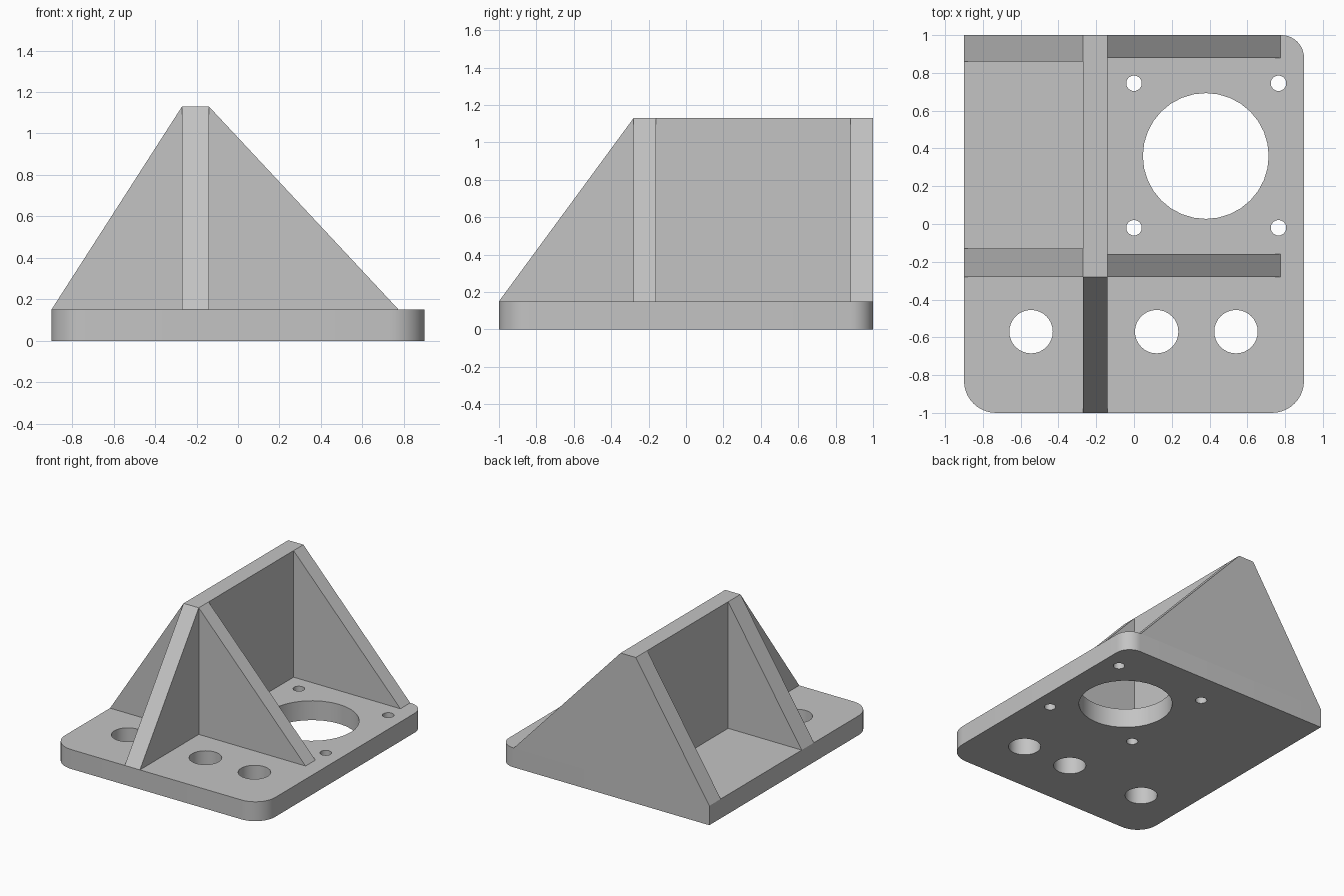
import bpy
import bmesh
from math import cos, sin, pi, radians
from mathutils import Vector, Matrix

default = bpy.data.objects.get("Cube")
if default:
    bpy.data.objects.remove(default, do_unlink=True)

GREY = (0.55, 0.55, 0.55, 1.0)
grey = bpy.data.materials.new("light_grey")
grey.use_nodes = True
grey.diffuse_color = GREY
grey.node_tree.nodes["Principled BSDF"].inputs["Base Color"].default_value = GREY


def add_object(name, bm):
    bmesh.ops.recalc_face_normals(bm, faces=bm.faces[:])
    mesh = bpy.data.meshes.new(name)
    bm.to_mesh(mesh)
    bm.free()
    mesh.materials.append(grey)
    obj = bpy.data.objects.new(name, mesh)
    bpy.context.collection.objects.link(obj)
    return obj


def prism(name, outline, offset):
    """Extrude a closed 3D outline along an offset vector."""
    bm = bmesh.new()
    face = bm.faces.new([bm.verts.new(p) for p in outline])
    extruded = bmesh.ops.extrude_face_region(bm, geom=[face])["geom"]
    verts = [v for v in extruded if isinstance(v, bmesh.types.BMVert)]
    bmesh.ops.translate(bm, verts=verts, vec=Vector(offset))
    return add_object(name, bm)


def corner(x, y, radius, start, steps=10):
    """Quarter arc around an arc centre, counter-clockwise."""
    return [(x + radius * cos(start + pi / 2 * i / steps),
             y + radius * sin(start + pi / 2 * i / steps), 0)
            for i in range(steps + 1)]


W, D, BASE, TOP = 0.9, 1.0, 0.15, 1.13
WALL_L, WALL_R = -0.27, -0.14
FRONT = -0.28
FRONT_R, BACK_R = 0.17, 0.12

# Base plate: three rounded corners and one square one
outline = [(-W, D, 0)]
outline += corner(-W + FRONT_R, -D + FRONT_R, FRONT_R, pi)
outline += corner(W - FRONT_R, -D + FRONT_R, FRONT_R, 1.5 * pi)
outline += corner(W - BACK_R, D - BACK_R, BACK_R, 0)
plate = prism("base_plate", outline, (0, 0, BASE))

# Holes: large bore, four screw holes and three front holes
holes = [(0.38, 0.36, 0.333, 32)]
holes += [(x, y, 0.041, 24) for x in (0, 0.765) for y in (-0.02, 0.745)]
holes += [(x, -0.57, 0.115, 32) for x in (-0.545, 0.12, 0.54)]
bm = bmesh.new()
for x, y, r, sides in holes:
    bmesh.ops.create_cone(bm, cap_ends=True, segments=sides, radius1=r, radius2=r,
                          depth=1, matrix=Matrix.Translation((x, y, 0)))
cutter = add_object("hole_cutter", bm)
cutter.hide_render = True

cut = plate.modifiers.new("holes", "BOOLEAN")
cut.operation = "DIFFERENCE"
cut.solver = "EXACT"
cut.object = cutter
bpy.ops.object.select_all(action="DESELECT")
bpy.context.view_layer.objects.active = plate
plate.select_set(True)
bpy.ops.object.modifier_apply(modifier=cut.name)
bpy.data.objects.remove(cutter, do_unlink=True)
bpy.ops.object.shade_smooth_by_angle(angle=radians(30))

# Upright wall with its sloping front edge
prism("upright_wall",
      [(WALL_L, y, z) for y, z in ((-D, BASE), (D, BASE), (D, TOP), (FRONT, TOP))],
      (WALL_R - WALL_L, 0, 0))

# Triangular ribs on both sides of the wall
ribs = [
    ("front_right_rib", WALL_L, -W, FRONT, -0.13),
    ("back_right_rib", WALL_L, -W, 0.86, D),
    ("front_left_rib", WALL_R, 0.775, FRONT, -0.16),
    ("back_left_rib", WALL_R, 0.775, 0.88, D),
]
for name, x_wall, x_toe, y0, y1 in ribs:
    prism(name, [(x_wall, y0, BASE), (x_toe, y0, BASE), (x_wall, y0, TOP)],
          (0, y1 - y0, 0))
